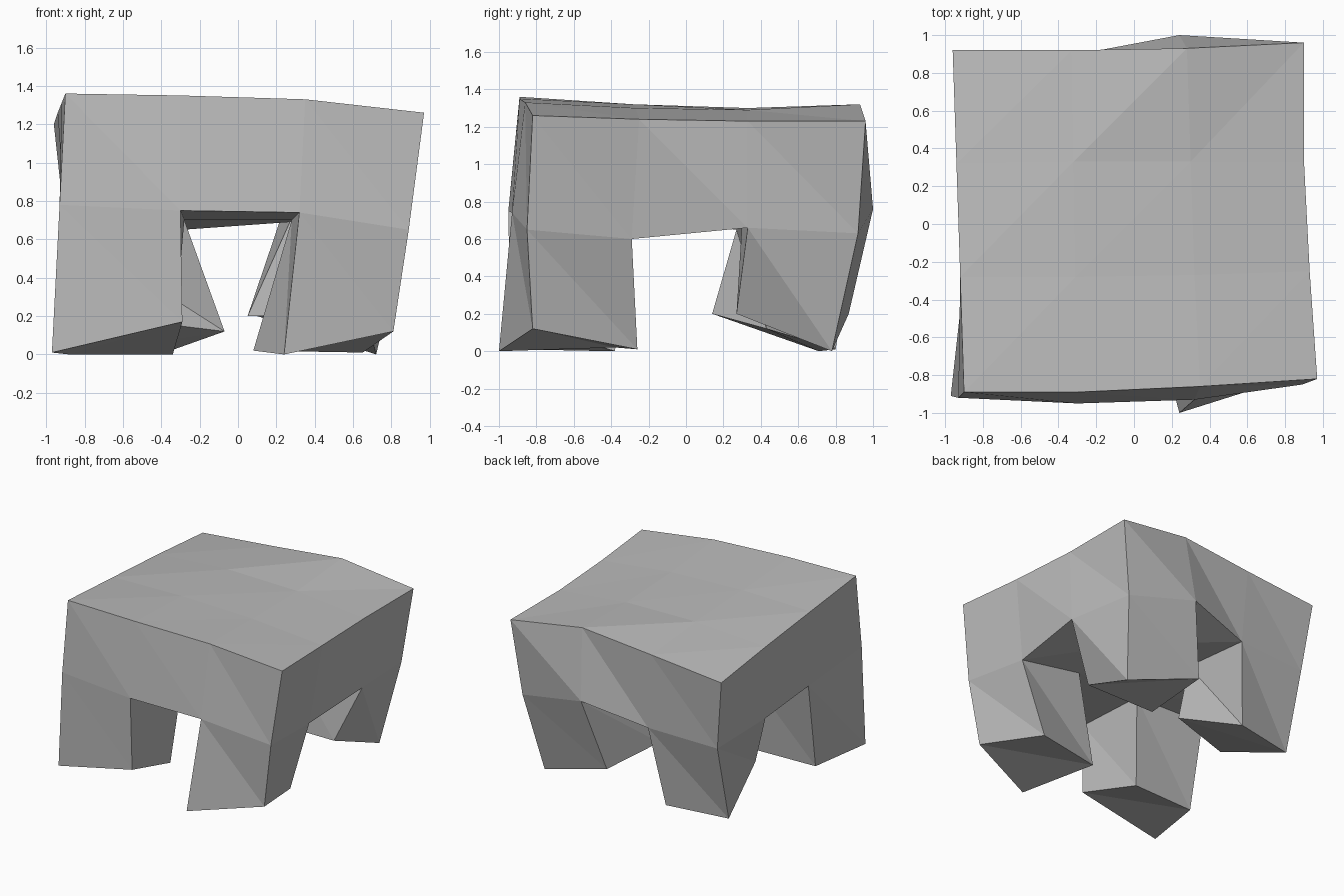
import bpy
import bmesh

default_cube = bpy.data.objects.get("Cube")
if default_cube:
    bpy.data.objects.remove(default_cube, do_unlink=True)

# One plain grey material
grey = bpy.data.materials.new("plain grey")
grey.use_nodes = True
grey_colour = (0.5, 0.5, 0.5, 1.0)
grey.diffuse_color = grey_colour
grey.node_tree.nodes["Principled BSDF"].inputs["Base Color"].default_value = grey_colour

table_mesh = bmesh.new()


def add_vertex(x, y, z):
    """Add a vertex given in hundredths of a unit."""
    return table_mesh.verts.new((x / 100, y / 100, z / 100))


def add_rows(rows):
    """Turn rows of points into a lattice keyed by (column, row)."""
    lattice = {}
    for row_index, row in enumerate(rows):
        for column_index, point in enumerate(row):
            lattice[column_index, row_index] = add_vertex(*point)
    return lattice


def cell_corners(column, row):
    """Corners of one lattice cell, counter-clockwise from above."""
    return [(column, row), (column + 1, row),
            (column + 1, row + 1), (column, row + 1)]


def add_wall(upper, lower, loop):
    """Join two lattices with outward quads along a closed loop."""
    for here, after in zip(loop, loop[1:] + loop[:1]):
        table_mesh.faces.new((upper[here], lower[here], lower[after], upper[after]))


# Tabletop: gently warped upper surface, rows from front to back
top = add_rows([
    [(-90, -89, 136), (-30, -89, 135), (35, -86, 133), (97, -82, 126)],
    [(-92, -28, 131), (-31, -28, 132), (32, -27, 130), (93, -25, 124)],
    [(-94, 32, 126), (-32, 33, 130), (30, 33, 129), (90, 33, 123)],
    [(-96, 92, 120), (-33, 92, 126), (28, 93, 132), (90, 96, 123)],
])

# Apron: underside of the slab, where the legs begin
under = add_rows([
    [(-93, -92, 78), (-30, -95, 75), (32, -93, 74), (89, -85, 65)],
    [(-90, -28, 70), (-28, -30, 70), (28, -30, 70), (84, -29, 60)],
    [(-90, 27, 65), (-28, 30, 70), (27, 30, 69), (88, 33, 66)],
    [(-89, 87, 63), (-29, 90, 65), (24, 100, 76), (82, 92, 63)],
])

# Feet: each follows the corner order of its own lattice cell
feet = {
    (0, 0): [(-97, -91, 1), (-29, -94, 17), (-34, -38, 0), (-88, -40, 0)],
    (2, 0): [(24, -100, 0), (81, -82, 12), (65, -26, 1), (8, -38, 2)],
    (2, 2): [(5, 27, 20), (67, 27, 20), (72, 78, 0), (10, 87, 20)],
    (0, 2): [(-72, 14, 20), (-7, 43, 12), (-38, 80, 1), (-88, 71, 0)],
}

# Slab sides around the outer ring
outer_ring = ([(i, 0) for i in range(3)] + [(3, j) for j in range(3)]
              + [(i, 3) for i in range(3, 0, -1)]
              + [(0, j) for j in range(3, 0, -1)])
add_wall(top, under, outer_ring)

# Slab top, slab underside and legs, cell by cell
for column in range(3):
    for row in range(3):
        corners = cell_corners(column, row)
        table_mesh.faces.new([top[corner] for corner in corners])
        if (column, row) in feet:
            foot = {corner: add_vertex(*point)
                    for corner, point in zip(corners, feet[column, row])}
            add_wall(under, foot, corners)
            table_mesh.faces.new([foot[corner] for corner in reversed(corners)])
        else:
            table_mesh.faces.new([under[corner] for corner in reversed(corners)])

# Flat triangular facets across the warped quads
bmesh.ops.triangulate(table_mesh, faces=table_mesh.faces[:], quad_method='FIXED')
table_mesh.normal_update()

mesh_data = bpy.data.meshes.new("warped_table")
table_mesh.to_mesh(mesh_data)
table_mesh.free()
mesh_data.materials.append(grey)
warped_table = bpy.data.objects.new("warped_table", mesh_data)
bpy.context.scene.collection.objects.link(warped_table)
